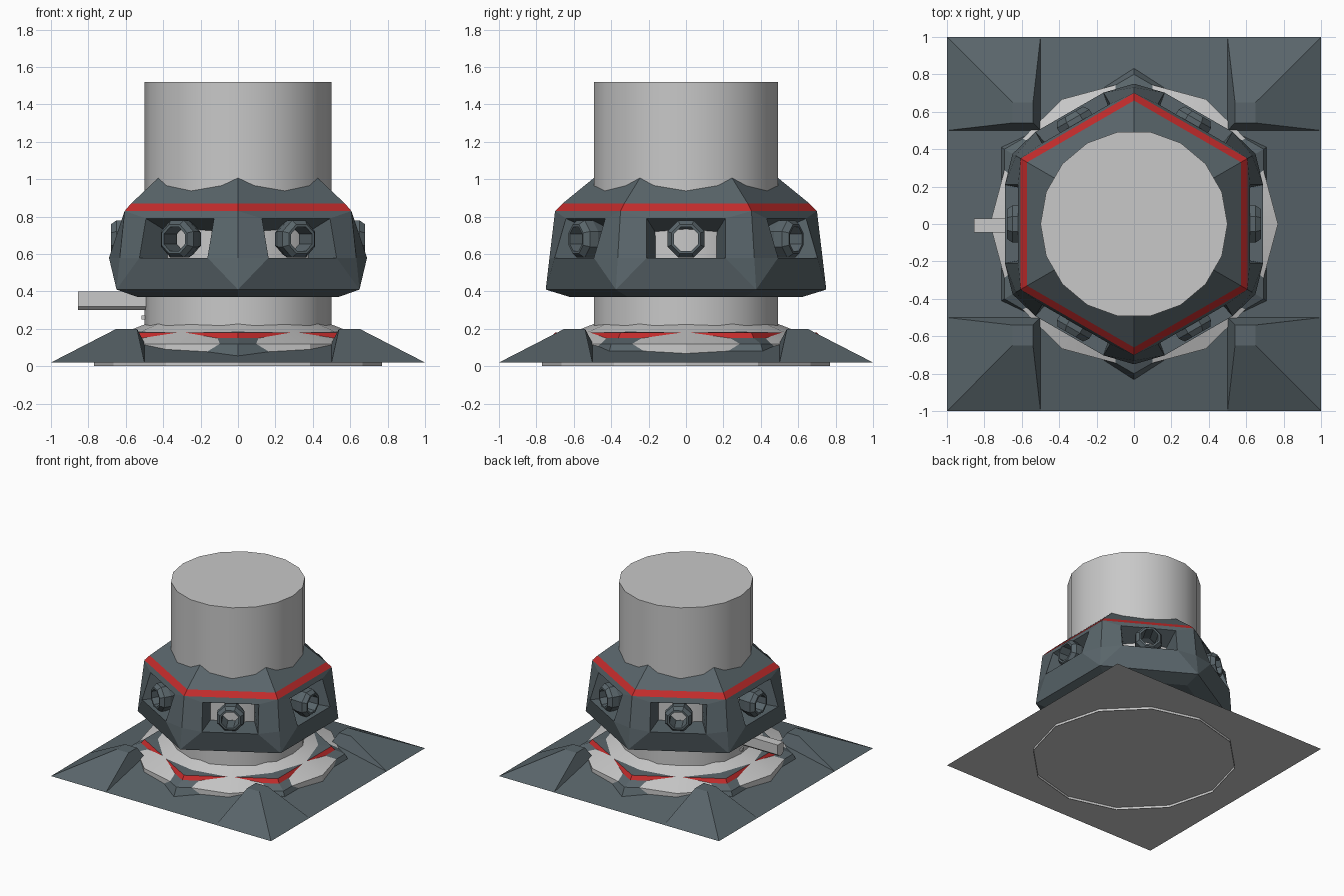
import bpy, bmesh, math
from mathutils import Matrix, Vector

if "Cube" in bpy.data.objects:
    bpy.data.objects.remove(bpy.data.objects["Cube"])


def material(name, rgb):
    m = bpy.data.materials.new(name)
    m.diffuse_color = (*rgb, 1)
    m.use_nodes = True
    m.node_tree.nodes["Principled BSDF"].inputs["Base Color"].default_value = m.diffuse_color
    return m


SLATE = material("slate", (0.10, 0.13, 0.145))
GREY = material("light grey", (0.58, 0.58, 0.58))
RED = material("red", (0.55, 0.025, 0.025))


def build(name, faces, mats, smooth=None):
    """faces: list of (points, material index); normals are made consistent."""
    bm = bmesh.new()
    for pts, mi in faces:
        f = bm.faces.new([bm.verts.new(p) for p in pts])
        f.material_index = mi
    bmesh.ops.remove_doubles(bm, verts=bm.verts, dist=1e-4)
    bmesh.ops.recalc_face_normals(bm, faces=bm.faces)
    me = bpy.data.meshes.new(name)
    bm.to_mesh(me)
    bm.free()
    ob = bpy.data.objects.new(name, me)
    bpy.context.collection.objects.link(ob)
    for m in mats:
        me.materials.append(m)
    if smooth:
        bpy.context.view_layer.objects.active = ob
        ob.select_set(True)
        bpy.ops.object.shade_smooth_by_angle(angle=math.radians(smooth))
        ob.select_set(False)
    return ob


def lathe(profile, n, start=0.0, colours=None, cap=False):
    """Faces of a polygonal solid of revolution from (radius, z) pairs."""
    def p(r, z, i):
        a = start + 2 * math.pi * i / n
        return (r * math.cos(a), r * math.sin(a), z)
    out = []
    for j, ((r0, z0), (r1, z1)) in enumerate(zip(profile, profile[1:])):
        for i in range(n):
            out.append(([p(r0, z0, i), p(r0, z0, i + 1), p(r1, z1, i + 1), p(r1, z1, i)],
                        colours[j] if colours else 0))
    if cap:
        r, z = profile[-1]
        out.append(([p(r, z, i) for i in range(n)], 0))
    return out


def turned(faces, angle):
    m = Matrix.Rotation(angle, 3, 'Z')
    return [([m @ Vector(p) for p in pts], mi) for pts, mi in faces]


# central drum and the faceted collar round its foot
build("drum", lathe([(0.5, 0.05), (0.5, 1.52)], 18, cap=True), [GREY], 40)
build("foot_collar", lathe([(0.77, 0), (0.77, 0.12), (0.56, 0.2), (0.47, 0.235)], 12), [GREY], 20)

# hexagonal foot whose corners pierce the collar, with a red band
build("hex_foot", lathe([(0.85, 0.02), (0.80, 0.12), (0.725, 0.15), (0.70, 0.18), (0.5, 0.19)],
                        6, math.pi / 6, [0, 0, 1, 0]), [SLATE, RED])

# square base: sloped side panels, four corner mounds, grey underside
B = 0.02
base = [([(-1, -1, B), (1, -1, B), (1, 1, B), (-1, 1, B)], 1)]
for k in range(4):
    lo, a, b, h = 0.5, 0.54, 0.65, 0.2
    c = [(lo, lo, 0.125), (1, lo, B), (1, 1, B), (lo, 1, B)]
    t = [(a, a, h), (b, a, h), (b, b, h), (a, b, h)]
    quarter = [(t, 0)] + [([c[i], c[(i + 1) % 4], t[(i + 1) % 4], t[i]], 0) for i in range(4)]
    quarter.append(([(1, -lo, B), (1, lo, B), (lo, lo, 0.125), (lo, -lo, 0.125)], 0))
    base += turned(quarter, k * math.pi / 2)
build("square_base", base, [SLATE, GREY])


# hexagonal armoured ring with a tapering window in each side
def corner(r, z, s):
    return (r * math.cos(math.pi / 6), s * r / 2, z)


def band(r0, z0, r1, z1, mi=0):
    return ([corner(r0, z0, -1), corner(r0, z0, 1), corner(r1, z1, 1), corner(r1, z1, -1)], mi)


wb = {s: (0.69, s * 0.21, 0.58) for s in (-1, 1)}
wt = {s: (0.62, s * 0.21, 0.79) for s in (-1, 1)}
ib = {s: (0.45, s * 0.16, 0.58) for s in (-1, 1)}
it = {s: (0.45, s * 0.16, 0.71) for s in (-1, 1)}
side = [band(0.42, 0.37, 0.62, 0.37), band(0.62, 0.37, 0.75, 0.41),
        band(0.70, 0.83, 0.66, 0.87, 1), band(0.66, 0.87, 0.46, 1.033),
        ([corner(0.75, 0.41, -1), corner(0.75, 0.41, 1), wb[1], wb[-1]], 0),
        ([wt[-1], wt[1], corner(0.70, 0.83, 1), corner(0.70, 0.83, -1)], 0),
        ([wb[-1], wb[1], ib[1], ib[-1]], 0),
        ([wt[-1], wt[1], it[1], it[-1]], 0)]
for s in (-1, 1):
    mid = corner(0.73, 0.58, s)
    side += [([corner(0.75, 0.41, s), mid, wb[s]], 0),
             ([mid, corner(0.70, 0.83, s), wt[s], wb[s]], 0),
             ([wb[s], wt[s], it[s], ib[s]], 0)]
ring = []
for k in range(6):
    ring += turned(side, k * math.pi / 3)
build("armoured_ring", ring, [SLATE, RED])

# octagonal porthole tube in each window
tube = lathe([(0.07, -0.09), (0.09, -0.09), (0.108, -0.03), (0.108, 0.02),
              (0.085, 0.05), (0.07, 0.05), (0.07, -0.09)], 8, math.pi / 8)
for k in range(6):
    local = [([(0.63 + p[2], p[1], 0.68 + p[0]) for p in pts], mi) for pts, mi in tube]
    build(f"porthole_{k + 1}", turned(local, k * math.pi / 3), [SLATE])

# side spout with a chamfered underside, and a small stud beneath it


def prism(name, x0, x1, section):
    n = len(section)
    e0, e1 = [[(x, y, z) for y, z in section] for x in (x0, x1)]
    build(name, [(e0, 0), (e1, 0)] + [([e0[i], e0[(i + 1) % n], e1[(i + 1) % n], e1[i]], 0)
                                      for i in range(n)], [GREY])


prism("side_spout", -0.855, -0.48, [(-0.045, 0.4), (-0.045, 0.32), (-0.025, 0.3),
                                    (0.005, 0.3), (0.03, 0.32), (0.03, 0.4)])
prism("stud", -0.515, -0.48, [(-0.02, 0.27), (-0.02, 0.25), (0.01, 0.25), (0.01, 0.27)])
